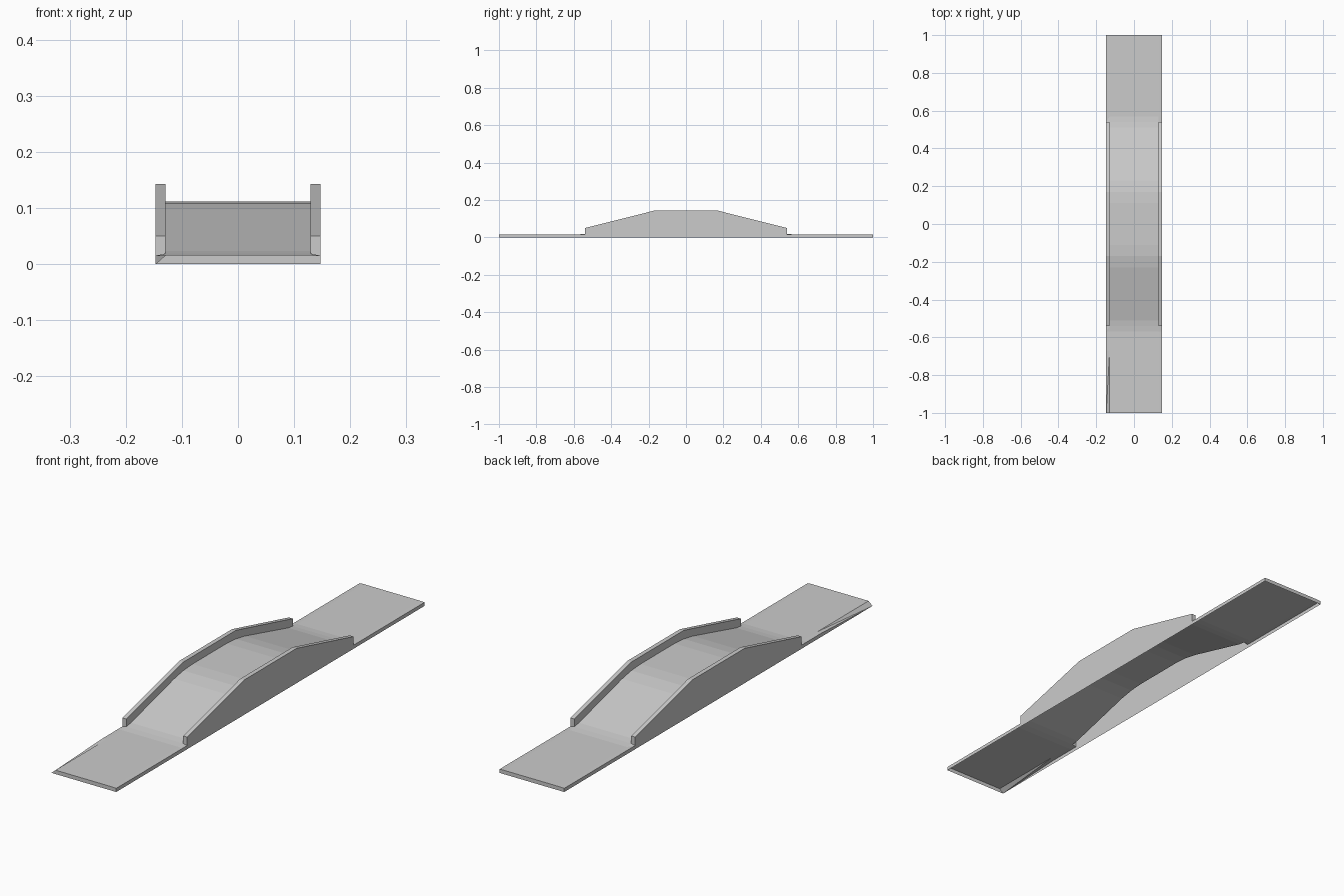
import bpy, bmesh

if "Cube" in bpy.data.objects:
    bpy.data.objects.remove(bpy.data.objects["Cube"])

W, IN = 0.147, 0.129          # outer half width, inner face of the parapets
END, EDGE = 0.54, 0.015       # parapet end, height of the approach edges

# half profile of the deck (y, z), mirrored to the full length
half = [(0.11, 0.112), (0.17, 0.108), (0.23, 0.097), (0.51, 0.0235),
        (END, 0.019), (0.57, 0.016), (0.67, 0.016), (1.0, 0.016)]
deck = [(-y, z) for y, z in reversed(half)] + half
arch = [p for p in deck if abs(p[0]) <= END]


def make(name, faces, up=None):
    """Build an object from polygons given as lists of points."""
    bm = bmesh.new()
    for pts in faces:
        bm.faces.new([bm.verts.new(p) for p in pts])
    bmesh.ops.remove_doubles(bm, verts=bm.verts, dist=1e-5)
    bmesh.ops.recalc_face_normals(bm, faces=bm.faces)
    if up and sum(f.normal.z * f.calc_area() for f in bm.faces) < 0:
        bmesh.ops.reverse_faces(bm, faces=bm.faces)
    me = bpy.data.meshes.new(name)
    bm.to_mesh(me)
    bm.free()
    ob = bpy.data.objects.new(name, me)
    bpy.context.collection.objects.link(ob)
    return ob


def edge_z(s, y):
    """Outer edge height; the front left corner is worn down to the ground."""
    return 0.0 if s < 0 and y == -1.0 else EDGE


# road deck with hollow underside, approach shoulders and skirts
faces = []
for (y0, z0), (y1, z1) in zip(deck, deck[1:]):
    faces.append([(-IN, y0, z0), (IN, y0, z0), (IN, y1, z1), (-IN, y1, z1)])
    if min(abs(y0), abs(y1)) < END:
        continue
    for s in (-1, 1):
        a, b = edge_z(s, y0), edge_z(s, y1)
        p, q = (s * W, y0, a), (s * W, y1, b)
        i, j = (s * IN, y0, z0), (s * IN, y1, z1)
        faces += [[i, p, j], [p, q, j]]
        skirt = [p, q, (s * W, y1, 0)]
        faces.append(skirt + [(s * W, y0, 0)] if a > 0 else skirt)

# end skirts
for y in (-1.0, 1.0):
    pts = [(-W, y, 0), (W, y, 0), (W, y, EDGE), (IN, y, 0.016), (-IN, y, 0.016)]
    if edge_z(-1, y) > 0:
        pts.append((-W, y, EDGE))
    faces.append(pts)
make("road_deck", faces, up=True)

# parapet walls: outer skin to the ground, inner skin down to the deck
top = [(-END, 0.05), (-0.17, 0.143), (0.17, 0.143), (END, 0.05)]
faces = [
    [(W, y, z) for y, z in top] + [(W, END, 0), (W, -END, 0)],
    [(IN, y, z) for y, z in top] + [(IN, y, z) for y, z in reversed(arch)],
]
for (y0, z0), (y1, z1) in zip(top, top[1:]):
    faces.append([(W, y0, z0), (W, y1, z1), (IN, y1, z1), (IN, y0, z0)])
for y in (-END, END):
    faces.append([(W, y, 0.05), (IN, y, 0.05), (IN, y, 0.019), (W, y, EDGE)])
wall = make("parapet_walls", faces)
wall.modifiers.new("mirror", 'MIRROR').use_clip = False
